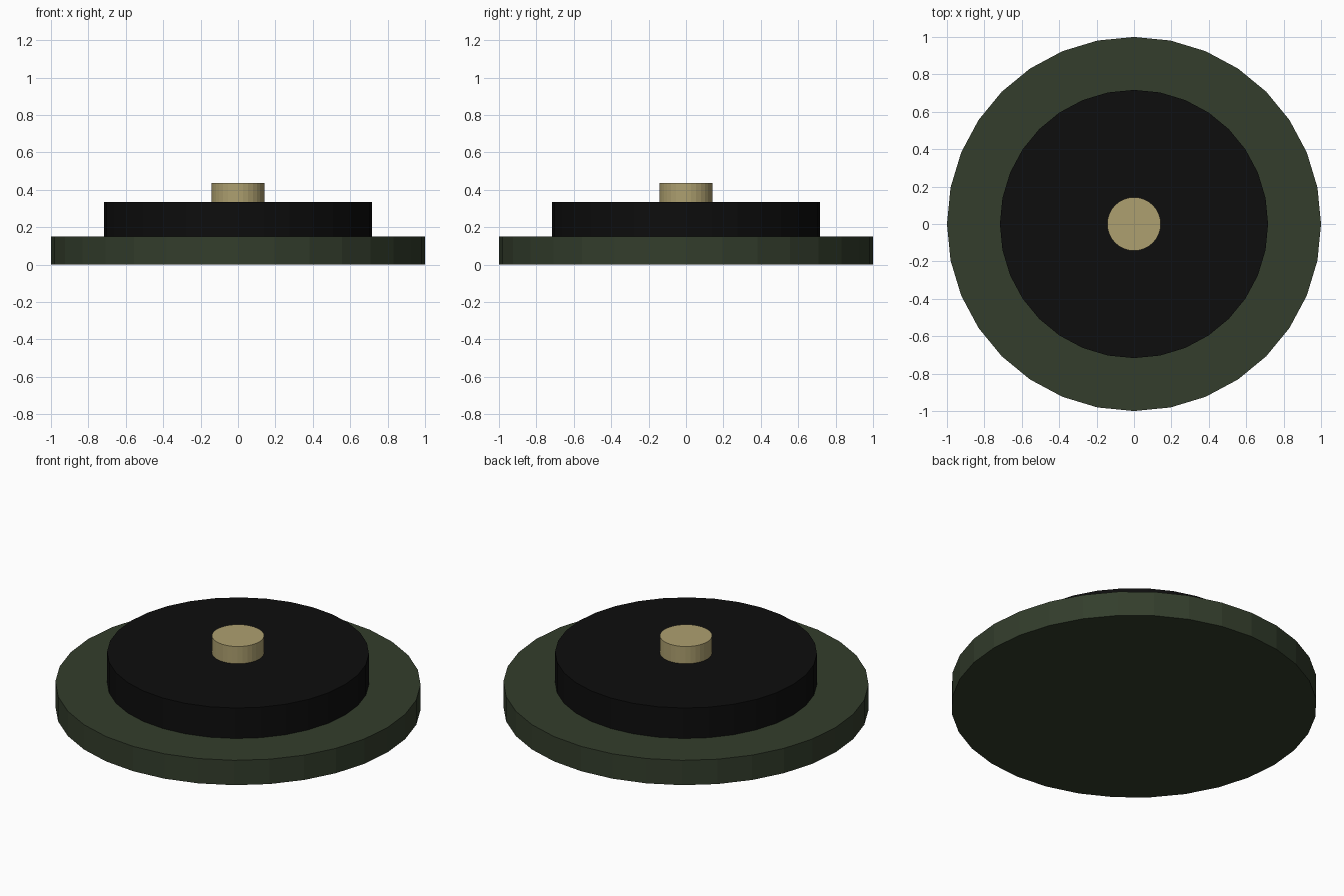
import bpy

if "Cube" in bpy.data.objects:
    bpy.data.objects.remove(bpy.data.objects["Cube"])


def disc(name, radius, z0, z1, color, sides=32):
    """Flat-shaded upright cylinder from z0 to z1."""
    bpy.ops.mesh.primitive_cylinder_add(
        vertices=sides, radius=radius, depth=z1 - z0, location=(0, 0, (z0 + z1) / 2))
    obj = bpy.context.object
    obj.name = name
    mat = bpy.data.materials.new(name + "_material")
    mat.diffuse_color = (*color, 1)
    mat.use_nodes = True
    mat.node_tree.nodes["Principled BSDF"].inputs["Base Color"].default_value = mat.diffuse_color
    obj.data.materials.append(mat)
    return obj


# Wide green base plate
disc("base_plate", 1.0, 0.0, 0.15, (0.033, 0.047, 0.025))
# Black raised body
disc("raised_body", 0.717, 0.15, 0.334, (0.004, 0.004, 0.004))
# Tan central button
disc("centre_button", 0.143, 0.334, 0.438, (0.42, 0.35, 0.16))
